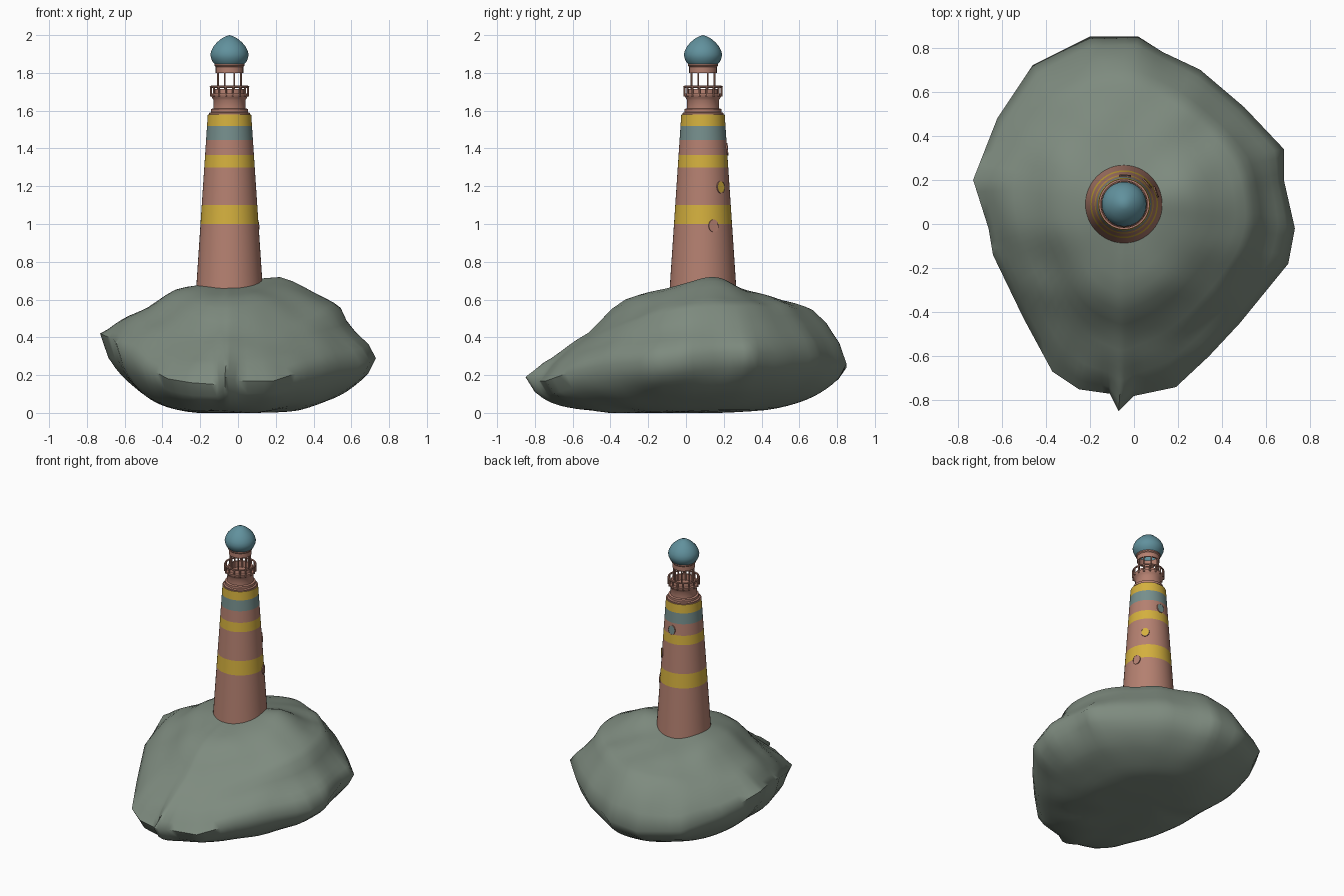
import bpy, bmesh, math
from mathutils import Vector, Matrix, noise

if "Cube" in bpy.data.objects:
    bpy.data.objects.remove(bpy.data.objects["Cube"])

CX, CY = -0.045, 0.09          # tower axis


def mat(name, r, g, b):
    m = bpy.data.materials.new(name)
    m.diffuse_color = [((c / 255 + 0.055) / 1.055) ** 2.4 for c in (r, g, b)] + [1]
    m.use_nodes = True
    m.node_tree.nodes["Principled BSDF"].inputs["Base Color"].default_value = m.diffuse_color
    return m


ROCK = mat("rock grey green", 126, 139, 127)
PINK = mat("dusty pink", 180, 128, 112)
YELLOW = mat("mustard yellow", 212, 176, 62)
TEAL = mat("grey teal", 118, 143, 141)
BLUE = mat("dome blue", 97, 145, 157)


def finish(name, bm, mats, angle=35):
    bmesh.ops.recalc_face_normals(bm, faces=bm.faces)
    me = bpy.data.meshes.new(name)
    bm.to_mesh(me)
    bm.free()
    for m in mats:
        me.materials.append(m)
    for p in me.polygons:
        p.use_smooth = True
    me.set_sharp_from_angle(angle=math.radians(angle))
    ob = bpy.data.objects.new(name, me)
    bpy.context.collection.objects.link(ob)
    return ob


def lathe(name, profile, mats, rule=None, sides=48, closed=False):
    """Spin (radius, z) points round the tower axis."""
    bm = bmesh.new()
    rings = []
    for r, z in profile:
        if r < 1e-5:
            rings.append([bm.verts.new((CX, CY, z))] * sides)
        else:
            rings.append([bm.verts.new((CX + r * math.cos(2 * math.pi * i / sides),
                                        CY + r * math.sin(2 * math.pi * i / sides), z))
                          for i in range(sides)])
    pairs = list(zip(rings, rings[1:]))
    if closed:
        pairs.append((rings[-1], rings[0]))
    for a, b in pairs:
        for i in range(sides):
            j = (i + 1) % sides
            f = bm.faces.new(list(dict.fromkeys([a[i], a[j], b[j], b[i]])))
            if rule:
                f.material_index = rule(f.calc_center_median().z)
    return finish(name, bm, mats)


def ring(name, r, z, t):
    return lathe(name, [(r + t * math.cos(k * math.pi / 4), z + t * math.sin(k * math.pi / 4))
                        for k in range(8)], [PINK], closed=True)


def posts(name, n, r, z0, z1, t):
    bm = bmesh.new()
    for i in range(n):
        a = 2 * math.pi * (i + 0.5) / n
        m = Matrix.Translation((CX + r * math.cos(a), CY + r * math.sin(a), (z0 + z1) / 2))
        bmesh.ops.create_cone(bm, cap_ends=True, segments=8, radius1=t, radius2=t,
                              depth=z1 - z0, matrix=m)
    return finish(name, bm, [PINK])


# Rock: widest outline (x, y, z)
OUT = [(-.07, -.85, .19), (.0, -.78, .17), (.19, -.74, .17), (.34, -.6, .22), (.48, -.45, .25),
       (.70, -.18, .27), (.73, -.02, .29), (.68, .2, .32), (.68, .34, .32), (.5, .53, .31),
       (.3, .7, .30), (.13, .78, .28), (.02, .85, .26), (-.2, .85, .24), (-.46, .72, .26),
       (-.62, .48, .33), (-.73, .2, .42), (-.66, -.02, .39), (-.64, -.14, .36),
       (-.5, -.43, .25), (-.37, -.67, .18), (-.25, -.75, .16), (-.11, -.77, .15)]
# Height fraction above the outline against distance from the axis, for each side
FRONT = [(0, 1), (.31, .93), (.5, .80), (.56, .70), (.68, .49), (.8, .33), (.92, .17), (1, 0)]
RIGHT = [(0, 1), (.41, 1), (.52, .94), (.74, .73), (.8, .64), (.83, .48), (.88, .35), (.96, .17), (1, 0)]
BACK = [(0, 1), (.22, .94), (.55, .80), (.78, .69), (.88, .5), (.97, .22), (1, 0)]
LEFT = [(0, 1), (.3, .98), (.49, .90), (.66, .62), (.84, .38), (.94, .18), (1, 0)]


def interp(table, t):
    for (t0, f0), (t1, f1) in zip(table, table[1:]):
        if t <= t1:
            return f0 + (f1 - f0) * (t - t0) / (t1 - t0)
    return table[-1][1]


def side_blend(a, front, right, back, left):
    c, s = math.cos(a), math.sin(a)
    return c * c * (right if c > 0 else left) + s * s * (back if s > 0 else front)


# Outline sampled finely, plus a softened copy used toward the middle
EDGE = [Vector(OUT[k]).lerp(Vector(OUT[(k + 1) % len(OUT)]), u / 4)
        for k in range(len(OUT)) for u in range(4)]
N = len(EDGE)
SOFT = [p.copy() for p in EDGE]
for _ in range(25):
    SOFT = [(SOFT[i - 1] + SOFT[i] * 2 + SOFT[(i + 1) % N]) / 4 for i in range(N)]


def rock_ring(t, upper):
    pts = []
    for e, s in zip(EDGE, SOFT):
        o = s.lerp(e, t ** 7)
        a = math.atan2(s.y - CY, s.x - CX)
        if upper:
            f = side_blend(a, *(interp(k, t) for k in (FRONT, RIGHT, BACK, LEFT)))
            z = o.z + (.685 - o.z) * f
        else:
            z = o.z * (1 - max(0, 1 - t ** side_blend(a, 6, 3, 3, 3)) ** .6)
        x, y = CX + t * (o.x - CX), CY + t * (o.y - CY)
        if upper:
            z += .035 * math.exp(-((x - .2) ** 2 + (y - .13) ** 2) / .015)
        if t < 1:
            d = noise.noise(Vector((x, y, z)) * 5)
            z += d * (.018 if upper else .01) * min(1, t * 2)
        pts.append((x, y, max(z, 0)))
    return pts


bm = bmesh.new()
TS = [.12, .25, .37, .46, .54, .61, .68, .74, .79, .83, .88, .92, .96]
rows = [rock_ring(t, True) for t in TS] + [rock_ring(1, True)] + \
       [rock_ring(t, False) for t in reversed(TS)]
rows = [[bm.verts.new(p) for p in row] for row in rows]
for a, b in zip(rows, rows[1:]):
    for i in range(N):
        bm.faces.new((a[i], a[(i + 1) % N], b[(i + 1) % N], b[i]))
for row, z in ((rows[0], .69), (rows[-1], 0)):
    c = bm.verts.new((CX, CY, z))
    for i in range(N):
        bm.faces.new((row[i], row[(i + 1) % N], c))
finish("rock_island", bm, [ROCK], 60)


# Tower with painted bands
def tower_r(z):
    return .115 + (1.58 - z) * .0667


def band(z):
    if 1.0 < z < 1.10 or 1.30 < z < 1.365 or 1.52 < z < 1.58:
        return 1
    return 2 if 1.445 < z < 1.52 else 0


levels = [.55, 1.0, 1.10, 1.30, 1.365, 1.445, 1.52, 1.58]
lathe("tower", [(tower_r(z), z) for z in levels] + [(0, 1.58)], [PINK, YELLOW, TEAL], band)

# Stepped neck and hollow lantern drum
lathe("gallery_neck", [(.108, 1.578), (.108, 1.588), (.098, 1.592), (.098, 1.608), (.086, 1.612),
                       (.084, 1.655), (.092, 1.668), (.101, 1.682), (.101, 1.690), (.082, 1.690),
                       (.080, 1.715), (.069, 1.715), (.069, 1.672), (0, 1.672)], [PINK])

# Gallery railing and lantern columns
ring("railing_top", .099, 1.726, .006)
posts("railing_posts", 16, .099, 1.675, 1.73, .0055)
posts("lantern_columns", 8, .066, 1.672, 1.81, .005)

# Lantern collar and onion dome
lathe("lantern_collar", [(.062, 1.800), (.073, 1.800), (.073, 1.832), (.079, 1.838),
                         (.079, 1.846), (.062, 1.846)], [PINK], closed=True)
lathe("onion_dome", [(.076, 1.843), (.089, 1.858), (.098, 1.878), (.101, 1.897), (.096, 1.918),
                     (.085, 1.940), (.067, 1.961), (.046, 1.979), (.026, 1.991), (0, 2.0)], [BLUE])

# Oval windows climbing round the tower: thin pane inside a slim rim
for k, (deg, z, m) in enumerate([(21, .99, PINK), (42, 1.195, YELLOW), (88, 1.395, TEAL)]):
    a = math.radians(deg)
    r = tower_r(z)
    place = (Matrix.Translation((CX + r * math.cos(a), CY + r * math.sin(a), z))
             @ Matrix.Rotation(a, 4, 'Z') @ Matrix.Rotation(math.pi / 2 - .0667, 4, 'Y'))
    bm = bmesh.new()
    bmesh.ops.create_cone(bm, cap_ends=True, segments=24, radius1=.025, radius2=.025, depth=.006,
                          matrix=place @ Matrix.Diagonal((1.25, 1, 1, 1)))
    finish("window_pane_%d" % (k + 1), bm, [m])
    bm = bmesh.new()
    prof = [(.024, -.006), (.027, -.006), (.027, .0045), (.024, .0045)]
    rim = [[bm.verts.new(place @ Vector((1.25 * q * math.cos(i * math.pi / 12),
                                         q * math.sin(i * math.pi / 12), h)))
            for i in range(24)] for q, h in prof]
    for j in range(4):
        for i in range(24):
            A, B = rim[j], rim[(j + 1) % 4]
            bm.faces.new((A[i], A[(i + 1) % 24], B[(i + 1) % 24], B[i]))
    finish("window_rim_%d" % (k + 1), bm, [PINK])
